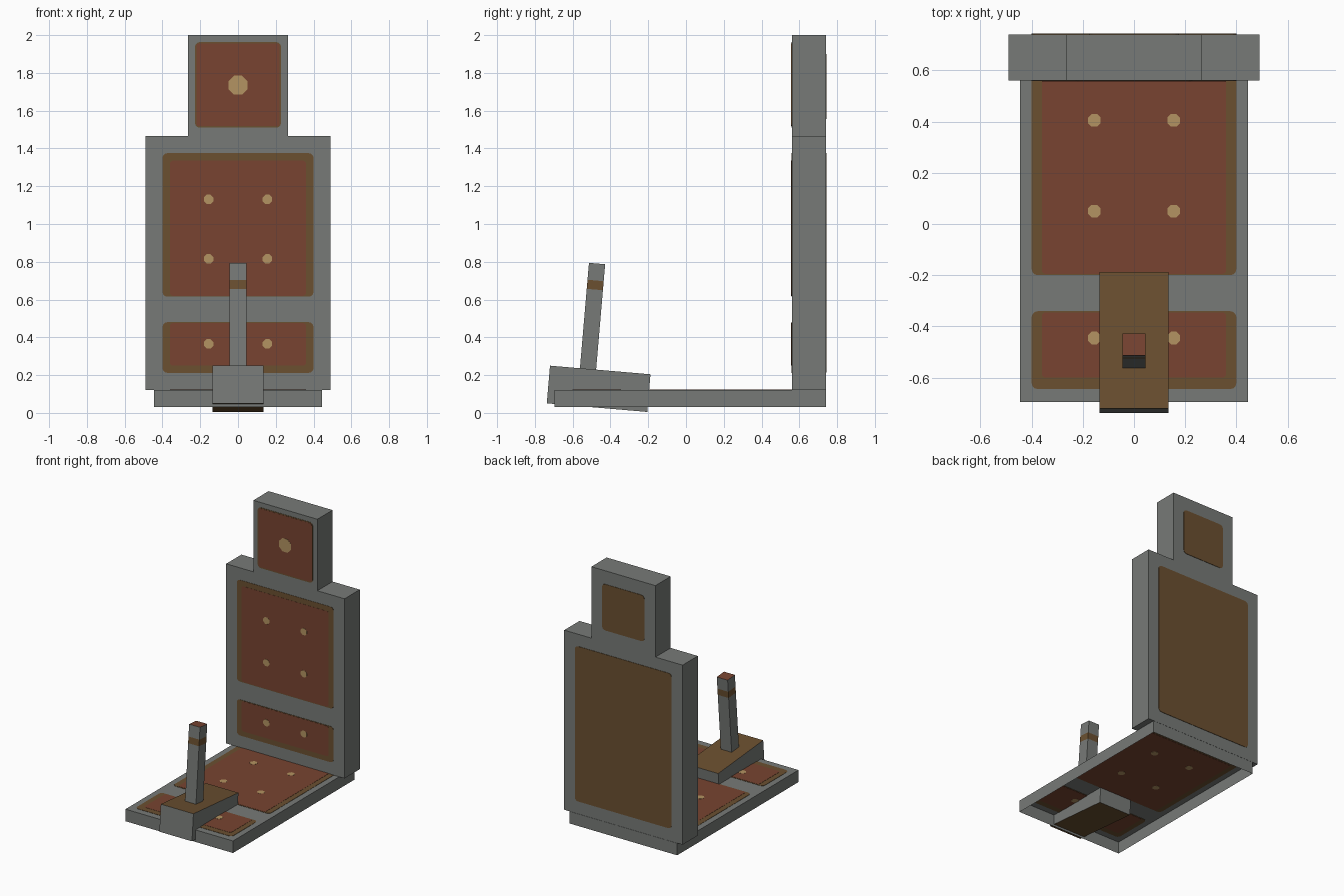
import bpy
import bmesh
from math import cos, sin, pi, radians
from mathutils import Matrix, Vector

if "Cube" in bpy.data.objects:
    bpy.data.objects.remove(bpy.data.objects["Cube"], do_unlink=True)


def material(name, rgb):
    linear = [((c / 255 + 0.055) / 1.055) ** 2.4 for c in rgb] + [1]
    mat = bpy.data.materials.new(name)
    mat.use_nodes = True
    mat.diffuse_color = linear
    mat.node_tree.nodes["Principled BSDF"].inputs["Base Color"].default_value = linear
    return mat


GREY = material("grey_metal", (119, 122, 119))
RED = material("red_leather", (120, 68, 49))
BROWN = material("brown_trim", (107, 80, 48))
TAN = material("tan_button", (180, 148, 98))


def finish(name, bm, mats, matrix):
    mesh = bpy.data.meshes.new(name)
    bm.to_mesh(mesh)
    bm.free()
    for mat in mats:
        mesh.materials.append(mat)
    obj = bpy.data.objects.new(name, mesh)
    obj.matrix_world = matrix
    bpy.context.collection.objects.link(obj)
    return obj


def box(name, low, high, mats=(GREY,), rule=None, cuts=(), open_bottom=False,
        matrix=Matrix()):
    """Box between two corners, cut at local heights, coloured by a face rule."""
    low, high = Vector(low), Vector(high)
    bm = bmesh.new()
    bmesh.ops.create_cube(bm, size=1)
    bmesh.ops.scale(bm, vec=high - low, verts=bm.verts)
    bmesh.ops.translate(bm, vec=(low + high) / 2, verts=bm.verts)
    for z in cuts:
        bmesh.ops.bisect_plane(bm, geom=bm.verts[:] + bm.edges[:] + bm.faces[:],
                               plane_co=(0, 0, z), plane_no=(0, 0, 1))
    bm.normal_update()
    if open_bottom:
        down = [f for f in bm.faces if f.normal.z < -0.9]
        bmesh.ops.delete(bm, geom=down, context='FACES')
    if rule:
        for f in bm.faces:
            f.material_index = rule(f.normal, f.calc_center_median())
    return finish(name, bm, mats, matrix)


def plate(name, u0, u1, v0, v1, mat, matrix, thick, radius=0.025, steps=3):
    """Thin rounded plate centred on a surface, so it shows on both of its sides."""
    bm = bmesh.new()
    corners = [(u1, v1, -1, -1), (u0, v1, 1, -1), (u0, v0, 1, 1), (u1, v0, -1, 1)]
    verts = []
    for i, (u, v, du, dv) in enumerate(corners):
        for s in range(steps + 1):
            a = pi / 2 * (i + s / steps)
            verts.append(bm.verts.new((u + radius * (du + cos(a)),
                                       v + radius * (dv + sin(a)), -thick / 2)))
    face = bm.faces.new(verts)
    out = bmesh.ops.extrude_face_region(bm, geom=[face])
    top = [g for g in out["geom"] if isinstance(g, bmesh.types.BMVert)]
    bmesh.ops.translate(bm, vec=(0, 0, thick), verts=top)
    bmesh.ops.recalc_face_normals(bm, faces=bm.faces)
    return finish(name, bm, (mat,), matrix)


def button(name, u, v, half, matrix):
    plate(name, u - half, u + half, v - half, v + half, TAN, matrix, 0.009,
          radius=half * 0.586, steps=1)


def cushion(name, outer, inner, matrix):
    plate(name + "_trim", *outer, BROWN, matrix, 0.004)
    plate(name + "_leather", *inner, RED, matrix, 0.0065, radius=0.015)


# Frame: hollow seat tray, backrest and headrest
box("seat_tray", (-0.445, -0.695, 0.03), (0.445, 0.74, 0.12), open_bottom=True)
box("backrest", (-0.49, 0.56, 0.121), (0.49, 0.74, 1.465))
box("headrest", (-0.265, 0.56, 1.465), (0.265, 0.74, 2.0))

# Surfaces that carry the cushions
seat_top = Matrix.Translation((0, 0, 0.12))
back_front = Matrix.Translation((0, 0.56, 0)) @ Matrix.Rotation(pi / 2, 4, 'X')
back_rear = Matrix.Translation((0, 0.74, 0)) @ Matrix.Rotation(pi / 2, 4, 'X')

# Cushions
cushion("seat_rear_cushion", (-0.4, 0.4, -0.2, 0.65), (-0.36, 0.36, -0.195, 0.61), seat_top)
cushion("seat_front_cushion", (-0.4, 0.4, -0.645, -0.34), (-0.36, 0.36, -0.6, -0.345), seat_top)
cushion("back_upper_cushion", (-0.4, 0.4, 0.615, 1.375), (-0.36, 0.36, 0.62, 1.335), back_front)
cushion("back_lower_cushion", (-0.4, 0.4, 0.212, 0.48), (-0.36, 0.36, 0.25, 0.475), back_front)
cushion("head_cushion", (-0.228, 0.228, 1.51, 1.963), (-0.221, 0.221, 1.518, 1.956), back_front)

# Buttons
for side, x in (("right", -0.155), ("left", 0.155)):
    for i, y in enumerate((-0.445, 0.05, 0.405)):
        button(f"seat_button_{side}_{i + 1}", x, y, 0.025, seat_top)
    for i, z in enumerate((0.365, 0.815, 1.13)):
        button(f"back_button_{side}_{i + 1}", x, z, 0.025, back_front)
button("head_button", 0, 1.735, 0.05, back_front)

# Rear panels
plate("backrest_rear_panel", -0.4, 0.4, 0.215, 1.375, BROWN, back_rear, 0.006)
plate("headrest_rear_panel", -0.175, 0.175, 1.555, 1.9, BROWN, back_rear, 0.006)

# Tilted control block with its lever
tilt = Matrix.Translation((0, -0.4625, 0.1275)) @ Matrix.Rotation(radians(-4.9), 4, 'X')
box("control_block", (-0.135, -0.267, -0.1), (0.135, 0.267, 0.1), (GREY, BROWN),
    lambda n, c: int(abs(n.z) > 0.9), matrix=tilt)


def lever_rule(n, c):
    if n.z > 0.9:
        return 2
    return int(0.522 < c.z < 0.57)


box("control_lever", (-0.045, -0.108, 0.098), (0.045, -0.022, 0.66),
    (GREY, BROWN, RED), lever_rule, cuts=(0.522, 0.57), matrix=tilt)
